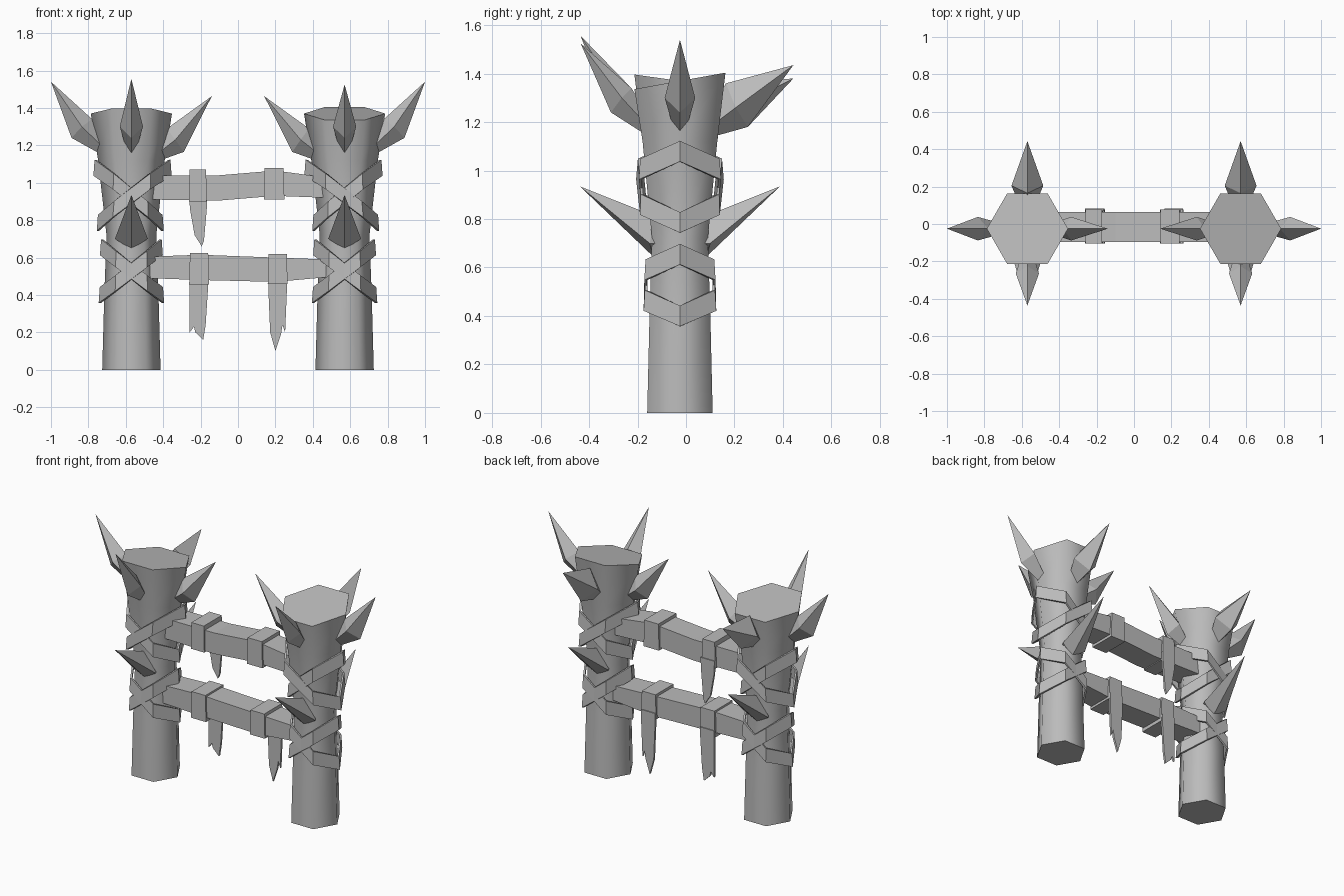
import bpy, math
from mathutils import Vector

if "Cube" in bpy.data.objects:
    bpy.data.objects.remove(bpy.data.objects["Cube"])

grey = bpy.data.materials.new("plain_grey")
grey.use_nodes = True
GREY = (0.5, 0.5, 0.5, 1)
grey.diffuse_color = GREY
grey.node_tree.nodes["Principled BSDF"].inputs["Base Color"].default_value = GREY

CY = -0.025   # depth of the post axis
POST_X = 0.57


def make(name, verts, faces, smooth=None):
    mesh = bpy.data.meshes.new(name)
    mesh.from_pydata([tuple(v) for v in verts], [], faces)
    mesh.materials.append(grey)
    ob = bpy.data.objects.new(name, mesh)
    bpy.context.collection.objects.link(ob)
    bpy.ops.object.select_all(action='DESELECT')
    ob.select_set(True)
    bpy.context.view_layer.objects.active = ob
    bpy.ops.object.mode_set(mode='EDIT')
    bpy.ops.mesh.select_all(action='SELECT')
    bpy.ops.mesh.normals_make_consistent(inside=False)
    bpy.ops.object.mode_set(mode='OBJECT')
    if smooth:
        bpy.ops.object.shade_smooth_by_angle(angle=math.radians(smooth))
    return ob


def loft(name, rings, smooth=None):
    """Skin a list of equal vertex rings and cap both ends."""
    n = len(rings[0])
    verts = [v for ring in rings for v in ring]
    faces = [(r * n + i, r * n + (i + 1) % n, (r + 1) * n + (i + 1) % n, (r + 1) * n + i)
             for r in range(len(rings) - 1) for i in range(n)]
    faces += [tuple(range(n)), tuple(range(len(verts) - n, len(verts)))]
    return make(name, verts, faces, smooth)


def hexagon(cx, r):
    return [(cx + r * math.cos(k * math.pi / 3), CY + r * math.sin(k * math.pi / 3))
            for k in range(6)]


def post(name, cx, slope):
    rings = []
    for z, r in [(0, 0.156), (0.4, 0.145), (0.72, 0.133), (1.12, 0.178), (1.37, 0.217)]:
        tilt = slope if z > 1.3 else 0
        rings.append([(x, y, z + tilt * (y - CY)) for x, y in hexagon(cx, r)])
    loft(name, rings, 65)


def spike(name, cx, direction, tip, upper, lower, root, side, half):
    """Four-sided spike; points are (distance from post axis, height)."""
    d = Vector(direction)
    s = Vector((-d.y, d.x, 0))
    axis = Vector((cx, CY, 0))

    def at(p, w=0):
        return axis + d * p[0] + s * w + Vector((0, 0, p[1]))
    ring = [at(upper), at(side, half), at(lower), at(side, -half)]
    base = [at(root) + (v - at(side)) * 0.4 for v in ring]
    faces = [(0, 1 + i, 1 + (i + 1) % 4) for i in range(4)]
    faces += [(1 + i, 5 + i, 5 + (i + 1) % 4, 1 + (i + 1) % 4) for i in range(4)]
    faces.append((5, 6, 7, 8))
    make(name, [at(tip)] + ring + base, faces)


def wrap(name, cx, sign, hi, lo, r_hi, r_lo, height=0.085):
    """Slanted hexagonal band, highest on the side given by sign."""
    lower, upper = [], []
    for x, y in hexagon(0, 1):
        t = (1 + sign * x) / 2
        r = r_lo + (r_hi - r_lo) * t
        z = lo + (hi - lo) * t
        for ring, dz, grow in ((lower, -height / 2, 0.003), (upper, height / 2, -0.003)):
            ring.append((cx + x * (r + grow), CY + (y - CY) * (r + grow), z + dz))
    faces = [(i, (i + 1) % 6, 6 + (i + 1) % 6, 6 + i) for i in range(6)]
    ob = make(name, lower + upper, faces)
    mod = ob.modifiers.new("thickness", 'SOLIDIFY')
    mod.thickness = 0.012


# Posts with spikes and crossed wraps
for side_name, s, slope, front_tip, back_tip in (("left", 1, 0.18, 1.525, 1.435),
                                                 ("right", -1, -0.14, 1.556, 1.38)):
    cx = s * POST_X
    post(side_name + "_post", cx, slope)
    spike(side_name + "_outer_spike", cx, (s, 0, 0), (0.43, 1.54), (0.21, 1.34),
          (0.32, 1.24), (0.13, 1.17), (0.265, 1.30), 0.063)
    spike(side_name + "_inner_spike", cx, (-s, 0, 0), (0.43, 1.463), (0.19, 1.29),
          (0.28, 1.165), (0.12, 1.14), (0.235, 1.23), 0.063)
    spike(side_name + "_front_spike", cx, (0, -1, 0), (0.41, front_tip), (0.20, 1.34),
          (0.285, 1.24), (0.12, 1.17), (0.24, 1.30), 0.062)
    spike(side_name + "_back_spike", cx, (0, 1, 0), (0.468, back_tip), (0.19, 1.36),
          (0.28, 1.18), (0.11, 1.17), (0.23, 1.26), 0.085)
    for label, y, reach in (("front", -1, 0.413), ("back", 1, 0.413)):
        spike(side_name + "_lower_%s_spike" % label, cx, (0, y, 0), (reach, 0.935),
              (0.10, 0.81), (0.11, 0.645), (0.04, 0.70), (0.125, 0.70), 0.088)
    for label, d in (("a", 1), ("b", -1)):
        wrap(side_name + "_upper_wrap_" + label, cx, d, 1.08, 0.785, 0.2, 0.17)
        wrap(side_name + "_lower_wrap_" + label, cx, d, 0.655, 0.4, 0.165, 0.172)


# Cross beams, slightly bent: stations are (x, bottom, top)
def beam(name, stations):
    loft(name, [[(x, -0.095, b), (x, 0.065, b), (x, 0.065, t), (x, -0.095, t)]
                for x, b, t in stations])


beam("upper_beam", [(-0.47, 0.91, 1.04), (-0.1, 0.905, 1.04),
                    (0.2, 0.93, 1.065), (0.46, 0.92, 1.03)])
beam("lower_beam", [(-0.48, 0.49, 0.605), (-0.2, 0.48, 0.615),
                    (0.2, 0.47, 0.6), (0.475, 0.495, 0.59)])


# Straps around the beams
def strap(name, x, w, b, t):
    loft(name, [[(x + k * w, -0.105, b), (x + k * w, 0.078, b),
                 (x + k * w * 0.92, 0.078, t), (x + k * w * 0.92, -0.105, t)]
                for k in (-1, 1)])


strap("upper_right_strap", -0.215, 0.048, 0.9, 1.07)
strap("upper_left_strap", 0.193, 0.055, 0.91, 1.08)
strap("lower_right_strap", -0.208, 0.053, 0.455, 0.625)
strap("lower_left_strap", 0.212, 0.053, 0.46, 0.618)


# Torn strips hanging behind the beams
def strip(name, x, top, outline):
    pts = [(-0.05, top), (0.05, top)] + outline
    n = len(pts)
    loft(name, [[(x + px, y, z) for px, z in pts] for y in (0.07, 0.084)])


strip("upper_right_strip", -0.212, 0.95,
      [(0.045, 0.86), (0.03, 0.69), (0.018, 0.66), (-0.02, 0.72), (-0.045, 0.86)])
strip("lower_right_strip", -0.208, 0.5,
      [(0.048, 0.44), (0.035, 0.24), (0.022, 0.16), (-0.02, 0.2),
       (-0.028, 0.23), (-0.05, 0.2), (-0.05, 0.44)])
strip("lower_left_strip", 0.212, 0.5,
      [(0.05, 0.44), (0.04, 0.2), (0.026, 0.24), (0.018, 0.19),
       (-0.012, 0.1), (-0.04, 0.2), (-0.05, 0.44)])
